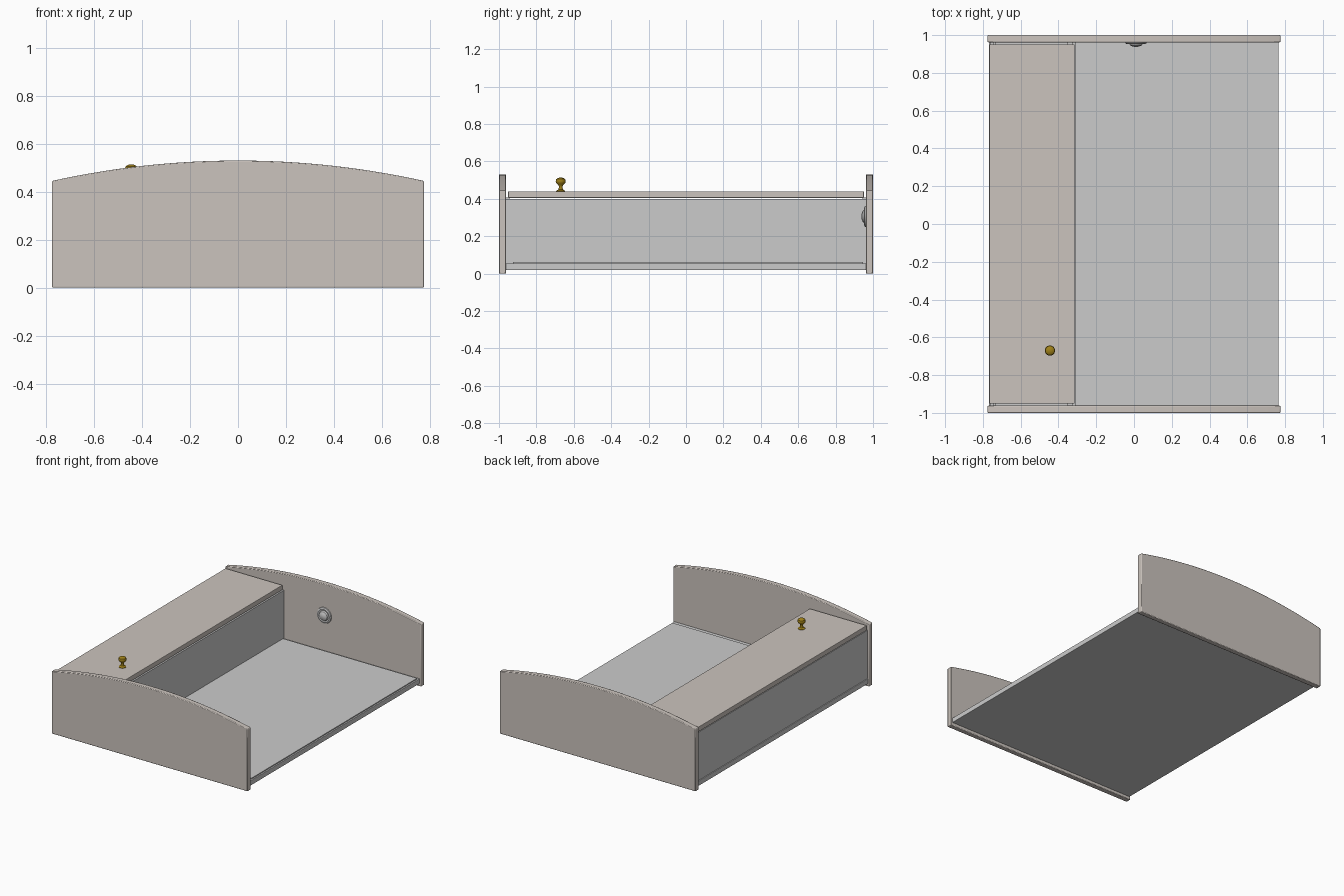
import bpy, bmesh, math
from mathutils import Matrix

if "Cube" in bpy.data.objects:
    bpy.data.objects.remove(bpy.data.objects["Cube"])


def material(name, rgb):
    m = bpy.data.materials.new(name)
    m.diffuse_color = (*rgb, 1)
    m.use_nodes = True
    m.node_tree.nodes["Principled BSDF"].inputs["Base Color"].default_value = m.diffuse_color
    return m


BEIGE = material("pale_wood", (0.60, 0.55, 0.51))
BRASS = material("brass", (0.35, 0.22, 0.01))


def finish(name, bm, mat=None, bevel=0.0, smooth=False):
    bmesh.ops.recalc_face_normals(bm, faces=bm.faces)
    me = bpy.data.meshes.new(name)
    bm.to_mesh(me)
    bm.free()
    ob = bpy.data.objects.new(name, me)
    bpy.context.collection.objects.link(ob)
    if mat:
        me.materials.append(mat)
    if bevel:
        b = ob.modifiers.new("edge", "BEVEL")
        b.width, b.segments, b.limit_method = bevel, 2, "ANGLE"
        b.angle_limit = math.radians(40)
    if smooth:
        bpy.ops.object.select_all(action="DESELECT")
        ob.select_set(True)
        bpy.context.view_layer.objects.active = ob
        bpy.ops.object.shade_smooth_by_angle(angle=math.radians(35))
    return ob


def box(name, lo, hi, mat=None, bevel=0.0):
    bm = bmesh.new()
    bmesh.ops.create_cube(bm, size=1)
    for v in bm.verts:
        v.co = [(a + b) / 2 + c * (b - a) for a, b, c in zip(lo, hi, v.co)]
    return finish(name, bm, mat, bevel)


def lathe(name, profile, matrix, mat=None):
    bm = bmesh.new()
    vs = [bm.verts.new((r, 0, z)) for r, z in profile]
    es = [bm.edges.new(p) for p in zip(vs, vs[1:])]
    bmesh.ops.spin(bm, geom=vs + es, cent=(0, 0, 0), axis=(0, 0, 1),
                   angle=2 * math.pi, steps=32)
    bmesh.ops.remove_doubles(bm, verts=bm.verts, dist=1e-5)
    bm.transform(matrix)
    return finish(name, bm, mat, smooth=True)


# Arched end panels
def end_panel(name, y0, y1):
    half, side, rise = 0.775, 0.445, 0.085
    radius = (half ** 2 + rise ** 2) / (2 * rise)
    xs = [half * (1 - i / 16) for i in range(33)]
    pts = [(-half, 0), (half, 0)]
    pts += [(x, side + rise - radius + math.sqrt(radius ** 2 - x * x)) for x in xs]
    bm = bmesh.new()
    face = bm.faces.new([bm.verts.new((x, y0, z)) for x, z in pts])
    ext = bmesh.ops.extrude_face_region(bm, geom=[face])
    for v in ext["geom"]:
        if isinstance(v, bmesh.types.BMVert):
            v.co.y = y1
    return finish(name, bm, BEIGE, 0.004, smooth=True)


end_panel("front_panel", -1.0, -0.962)
end_panel("back_panel", 0.962, 1.0)

# Floor board and the thin liner on it
box("floor", (-0.768, -0.962, 0.02), (0.765, 0.962, 0.055), None, 0.003)
box("floor_liner", (-0.305, -0.925, 0.054), (0.755, 0.945, 0.062))

# Storage box walls along the left side
box("outer_wall", (-0.762, -0.962, 0.05), (-0.745, 0.962, 0.4))
box("inner_wall", (-0.327, -0.962, 0.05), (-0.31, 0.962, 0.4))

# Lid with a cleat at each end
box("lid", (-0.765, -0.951, 0.405), (-0.314, 0.951, 0.44), BEIGE, 0.003)
for name, s in (("front_cleat", -1), ("back_cleat", 1)):
    ys = sorted((s * 0.945, s * 0.962))
    box(name, (-0.735, ys[0], 0.37), (-0.35, ys[1], 0.406))

# Turned lid knob
lathe("lid_knob", [(0, 0), (0.024, 0), (0.024, 0.005), (0.012, 0.012),
                   (0.009, 0.026), (0.013, 0.036), (0.024, 0.046),
                   (0.027, 0.056), (0.024, 0.067), (0.014, 0.074), (0, 0.076)],
      Matrix.Translation((-0.445, -0.67, 0.438)), BRASS)

# Round fitting on the inside of the back panel
lathe("round_fitting", [(0.057, 0), (0.055, 0.006), (0.046, 0.010),
                        (0.036, 0.008), (0.034, 0.010), (0.031, 0.016),
                        (0.020, 0.021), (0.010, 0.024), (0, 0.025)],
      Matrix.Translation((0.01, 0.962, 0.306)) @ Matrix.Rotation(math.pi / 2, 4, "X"))
